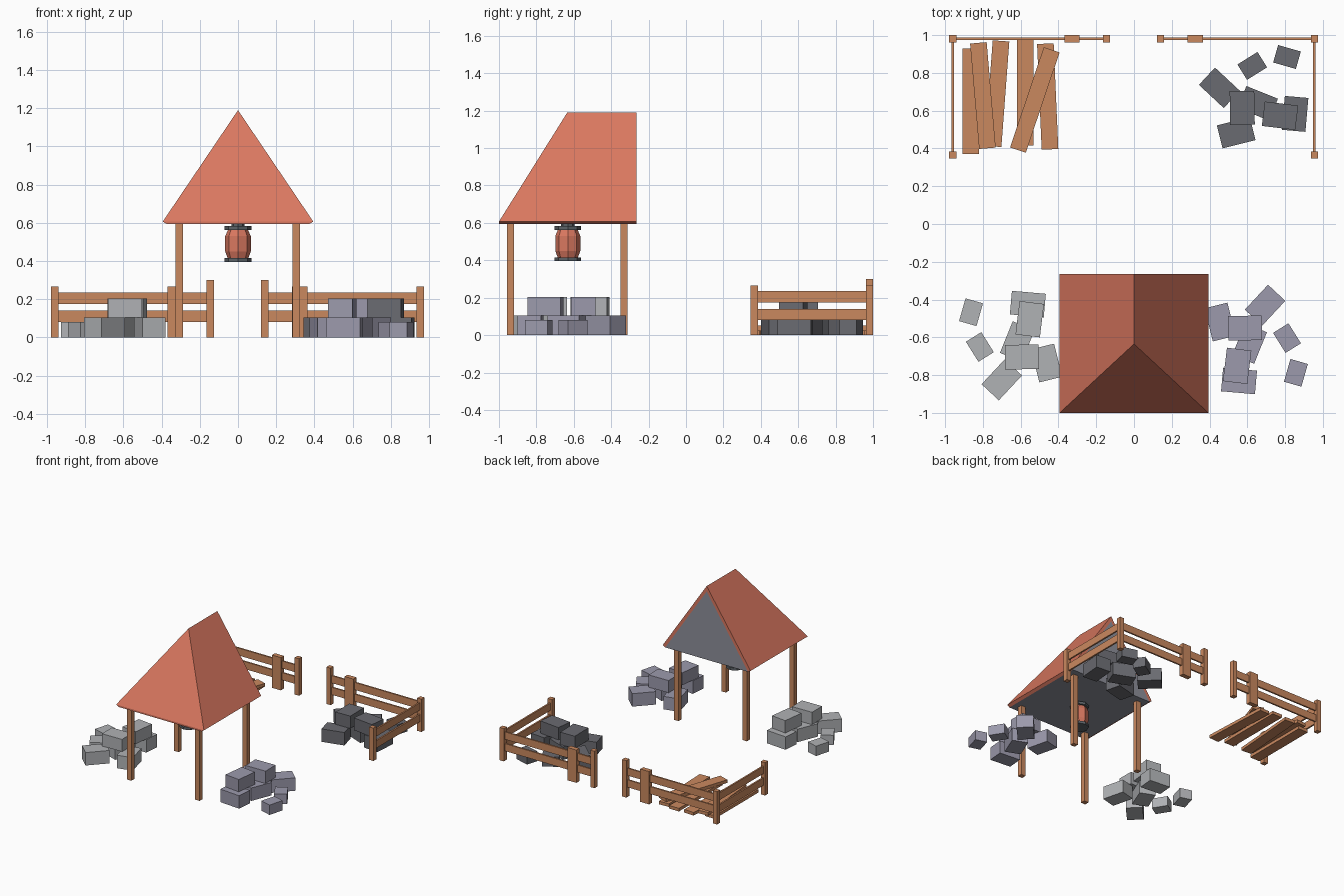
import bpy
import math

if "Cube" in bpy.data.objects:
    bpy.data.objects.remove(bpy.data.objects["Cube"], do_unlink=True)


def linear(c):
    c /= 255
    return c / 12.92 if c <= 0.04045 else ((c + 0.055) / 1.055) ** 2.4


def material(name, *rgb):
    m = bpy.data.materials.new(name)
    m.use_nodes = True
    col = [linear(c) for c in rgb] + [1]
    m.diffuse_color = col
    m.node_tree.nodes["Principled BSDF"].inputs["Base Color"].default_value = col
    return m


WOOD = material("warm wood", 202, 137, 95)
RED = material("red roof", 218, 120, 96)
GREY = material("gable grey", 142, 144, 155)
LIGHT = material("light stone", 176, 178, 181)
MAUVE = material("mauve stone", 156, 154, 172)
DARK = material("dark stone", 106, 107, 113)
IRON = material("dark iron", 92, 98, 103)


def mesh(name, verts, faces, *mats):
    me = bpy.data.meshes.new(name)
    me.from_pydata(verts, [], faces)
    for m in mats:
        me.materials.append(m)
    ob = bpy.data.objects.new(name, me)
    bpy.context.scene.collection.objects.link(ob)
    return ob


def box(name, centre, size, mat, turn=0, tilt=0):
    x, y, z = (s / 2 for s in size)
    verts = [(a, b, c) for a in (-x, x) for b in (-y, y) for c in (-z, z)]
    faces = [(0, 1, 3, 2), (4, 6, 7, 5), (0, 4, 5, 1), (2, 3, 7, 6), (0, 2, 6, 4), (1, 5, 7, 3)]
    ob = mesh(name, verts, faces, mat)
    ob.location = centre
    ob.rotation_euler = (math.radians(tilt), 0, math.radians(turn))
    return ob


def lathe(name, profile, mat, centre, n=8):
    # Revolve (radius, height) pairs into a faceted solid
    verts = [(r * math.cos(k * math.tau / n), r * math.sin(k * math.tau / n), z)
             for r, z in profile for k in range(n)]
    faces = [(i * n + k, i * n + (k + 1) % n, (i + 1) * n + (k + 1) % n, (i + 1) * n + k)
             for i in range(len(profile) - 1) for k in range(n)]
    faces += [tuple(reversed(range(n))), tuple(range(len(verts) - n, len(verts)))]
    mesh(name, verts, faces, mat).location = centre


# Roof: hipped at the front, gabled at the back, with a grey infill and underside
W, IN, F, B = 0.394, 0.372, -1, -0.265
EAVE, LOW, TOP = 0.607, 0.593, 1.19
roof_verts = [(-W, F, EAVE), (W, F, EAVE), (W, B, EAVE), (-W, B, EAVE),
              (0, -0.635, TOP), (0, B, TOP),
              (-IN, F, LOW), (IN, F, LOW), (IN, B, LOW), (-IN, B, LOW), (0, B, 1.146)]
roof_faces = [(0, 1, 4), (1, 2, 5, 4), (3, 0, 4, 5),
              (0, 6, 7, 1), (1, 7, 8, 2), (3, 9, 6, 0),
              (2, 8, 10, 5), (5, 10, 9, 3),
              (8, 9, 10), (6, 9, 8, 7)]
roof = mesh("roof", roof_verts, roof_faces, RED, GREY)
for p in roof.data.polygons[-2:]:
    p.material_index = 1

# Shelter posts
for side, x in (("right", -0.308), ("left", 0.305)):
    for end, y in (("front", -0.938), ("back", -0.331)):
        box(f"shelter_post_{end}_{side}", (x, y, 0.298), (0.04, 0.038, 0.596), WOOD)

# Hanging lantern
HANG = (0, -0.632, 0)
lathe("lantern_body", [(0.052, 0.41), (0.067, 0.45), (0.067, 0.53), (0.052, 0.565)], RED, HANG)
lathe("lantern_base", [(0.07, 0.395), (0.07, 0.416)], IRON, HANG)
lathe("lantern_cap", [(0.07, 0.562), (0.07, 0.583)], IRON, HANG)
lathe("lantern_hanger", [(0.035, 0.58), (0.035, 0.597)], IRON, HANG)

# Fences: an L-shaped run at each back corner
POST = 0.038
for side, s, shift in (("right", -1, 0), ("left", 1, -0.005)):
    def fx(x):
        return s * x + (shift if s > 0 else 0)
    box(f"fence_corner_post_{side}", (fx(0.96), 0.981, 0.133), (POST, POST, 0.266), WOOD)
    box(f"fence_front_post_{side}", (fx(0.96), 0.365, 0.133), (POST, POST, 0.266), WOOD)
    box(f"fence_gate_post_{side}", (fx(0.145), 0.981, 0.15), (POST, POST, 0.3), WOOD)
    box(f"fence_board_{side}", (fx(0.329), 0.981, 0.133), (0.08, POST, 0.266), WOOD)
    for level, z in (("lower", 0.11), ("upper", 0.205)):
        box(f"fence_back_rail_{level}_{side}", (fx(0.552), 0.981, z), (0.815, 0.013, 0.06), WOOD)
        box(f"fence_side_rail_{level}_{side}", (fx(0.96), 0.673, z), (0.013, 0.616, 0.06), WOOD)

# Loose planks: x, y, turn, layer
planks = [(-0.865, 0.65, 0, 0), (-0.8, 0.68, 4.9, 1), (-0.725, 0.69, -4.3, 0),
          (-0.575, 0.695, 0, 0), (-0.457, 0.675, 2.5, 0), (-0.525, 0.657, -18.6, 1)]
for i, (x, y, turn, layer) in enumerate(planks):
    box(f"plank_{i + 1}", (x, y, 0.0125 + 0.025 * layer), (0.088, 0.56, 0.025), WOOD, turn)

# Stone pile: x, y, turn, kind
SMALL, BASE, UPPER = ((0.125, 0.096, 0.08), 0.04), ((0.18, 0.125, 0.105), 0.0525), ((0.178, 0.13, 0.1), 0.155)
stones = [(0.237, 0.269, -16, SMALL), (0.053, 0.222, 32, SMALL),
          (-0.121, 0.106, -43, BASE), (0.082, 0.024, -22, BASE),
          (-0.032, -0.132, 14, BASE), (0.28, -0.032, 85, BASE),
          (0, 0, 91, UPPER), (0.2, -0.042, -7, UPPER)]


def stone_pile(name, cx, cy, turn, mat):
    c, s = round(math.cos(math.radians(turn))), round(math.sin(math.radians(turn)))
    for i, (x, y, t, (size, z)) in enumerate(stones):
        box(f"{name}_{i + 1}", (cx + c * x - s * y, cy + s * x + c * y, z), size, mat, t + turn)


stone_pile("dark_stone", 0.573, 0.615, 0, DARK)
stone_pile("mauve_stone", 0.588, -0.551, -90, MAUVE)
stone_pile("light_stone", -0.594, -0.704, 90, LIGHT)
